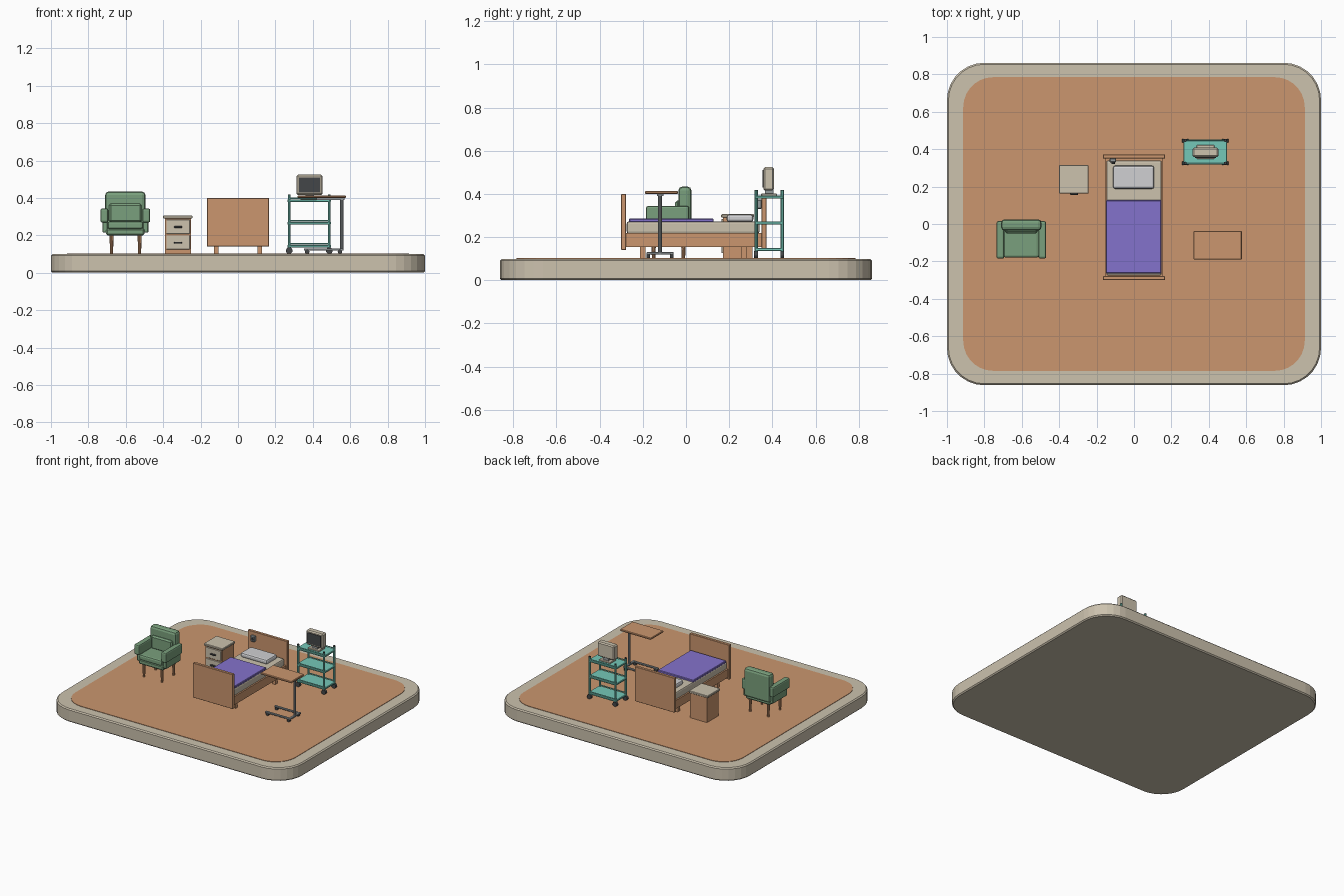
import bpy, bmesh, math
from mathutils import Vector, Matrix

if "Cube" in bpy.data.objects:
    bpy.data.objects.remove(bpy.data.objects["Cube"])


def mat(name, r, g, b):
    m = bpy.data.materials.new(name)
    lin = lambda c: ((c / 255 + 0.055) / 1.055) ** 2.4 if c > 10 else c / 255 / 12.92
    m.diffuse_color = (lin(r), lin(g), lin(b), 1)
    m.use_nodes = True
    m.node_tree.nodes["Principled BSDF"].inputs["Base Color"].default_value = m.diffuse_color
    return m


BEIGE = mat("beige", 204, 194, 174)
WOOD = mat("wood", 203, 150, 110)
GREEN = mat("green", 122, 160, 125)
PURPLE = mat("purple", 132, 114, 204)
TEAL = mat("teal", 117, 200, 184)
WHITE = mat("pillow white", 208, 208, 210)
DARK = mat("dark grey", 68, 70, 72)
METAL = mat("metal grey", 150, 156, 158)


def finish(name, bm, m):
    bmesh.ops.recalc_face_normals(bm, faces=bm.faces)
    me = bpy.data.meshes.new(name)
    bm.to_mesh(me)
    bm.free()
    me.materials.append(m)
    ob = bpy.data.objects.new(name, me)
    bpy.context.collection.objects.link(ob)
    return ob


def box(name, m, x, y, z, bevel=0.0, seg=1):
    """Box from (min, max) ranges with an optional bevel."""
    bm = bmesh.new()
    bmesh.ops.create_cube(bm, size=1)
    for v in bm.verts:
        v.co = Vector([(r[0] + r[1]) / 2 + c * (r[1] - r[0]) for r, c in zip((x, y, z), v.co)])
    if bevel:
        bmesh.ops.bevel(bm, geom=bm.edges[:], offset=bevel, segments=seg, affect='EDGES', profile=0.5)
    return finish(name, bm, m)


def rod(name, m, a, b, r1, r2=None, n=10):
    """Cylinder or cone between two points."""
    a, b = Vector(a), Vector(b)
    bm = bmesh.new()
    q = (b - a).to_track_quat('Z', 'Y').to_matrix().to_4x4()
    bmesh.ops.create_cone(bm, cap_ends=True, segments=n, radius1=r1, radius2=r1 if r2 is None else r2,
                          depth=(b - a).length, matrix=Matrix.Translation((a + b) / 2) @ q)
    return finish(name, bm, m)


def rounded_slab(name, m, hx, hy, r, z0, z1, edge=0.0, n=7):
    """Rounded rectangle slab with chamfered rims."""
    bm = bmesh.new()
    rings = [(z0, edge), (z0 + edge, 0), (z1 - edge, 0), (z1, edge)] if edge else [(z0, 0), (z1, 0)]
    loops = []
    for z, ins in rings:
        loop = []
        for k, (sx, sy) in enumerate(((1, 1), (-1, 1), (-1, -1), (1, -1))):
            for i in range(n + 1):
                t = math.pi / 2 * (k + i / n)
                loop.append(bm.verts.new((sx * (hx - r) + (r - ins) * math.cos(t),
                                          sy * (hy - r) + (r - ins) * math.sin(t), z)))
        loops.append(loop)
    for a, b in zip(loops, loops[1:]):
        for i in range(len(a)):
            j = (i + 1) % len(a)
            bm.faces.new((a[i], a[j], b[j], b[i]))
    bm.faces.new(loops[0][::-1])
    bm.faces.new(loops[-1])
    return finish(name, bm, m)


def caster(name, x, y, r, w):
    rod(name + "_wheel", DARK, (x, y - w, 0.1 + r), (x, y + w, 0.1 + r), r, n=12)


# Room base and floor
rounded_slab("base", BEIGE, 1.0, 0.862, 0.2, 0.0, 0.099, 0.008)
rounded_slab("floor", WOOD, 0.913, 0.785, 0.16, 0.095, 0.102)

# Bed
for name, y0 in (("footboard", -0.3), ("headboard", 0.35)):
    box(name, WOOD, (-0.165, 0.165), (y0, y0 + 0.022), (0.14, 0.4), 0.002)
box("bed_frame", WOOD, (-0.155, 0.155), (-0.28, 0.352), (0.155, 0.218))
for sx in (-1, 1):
    for y in (-0.2, 0.27):
        box("bed_leg", WOOD, (sx * 0.117 - 0.012, sx * 0.117 + 0.012), (y - 0.012, y + 0.012), (0.1, 0.16))
box("mattress", BEIGE, (-0.148, 0.148), (-0.275, 0.34), (0.216, 0.272), 0.01, 2)
box("blanket", PURPLE, (-0.151, 0.147), (-0.264, 0.128), (0.268, 0.286), 0.004)
box("pillow", WHITE, (-0.112, 0.108), (0.188, 0.312), (0.27, 0.305), 0.012, 2)
box("call_box", METAL, (-0.13, -0.095), (0.328, 0.352), (0.33, 0.375), 0.005)
rod("call_button", DARK, (-0.112, 0.322, 0.353), (-0.112, 0.33, 0.353), 0.01)

# Nightstand
box("nightstand_body", WOOD, (-0.39, -0.25), (0.172, 0.308), (0.1, 0.292))
box("nightstand_top", BEIGE, (-0.4, -0.243), (0.163, 0.315), (0.29, 0.306), 0.003)
for z0, z1 in ((0.125, 0.2), (0.208, 0.284)):
    box("drawer_front", BEIGE, (-0.383, -0.257), (0.165, 0.174), (z0, z1), 0.002)
    zc = (z0 + z1) / 2 - 0.002
    box("drawer_handle", DARK, (-0.341, -0.299), (0.155, 0.166), (zc - 0.005, zc + 0.005), 0.002)

# Armchair
box("chair_seat_base", GREEN, (-0.705, -0.5), (-0.175, 0.01), (0.2, 0.237), 0.008)
box("seat_cushion", GREEN, (-0.697, -0.508), (-0.18, -0.02), (0.233, 0.275), 0.012, 2)
box("chair_back", GREEN, (-0.71, -0.495), (-0.035, 0.025), (0.22, 0.434), 0.018, 2)
box("back_cushion", GREEN, (-0.69, -0.515), (-0.05, -0.02), (0.27, 0.37), 0.01)
for sx in (-1, 1):
    c = -0.6025 + sx * 0.112
    box("armrest", GREEN, (c - 0.021, c + 0.021), (-0.185, 0.015), (0.268, 0.344), 0.01, 2)
    box("arm_support", GREEN, (c - 0.015 - sx * 0.004, c + 0.015 - sx * 0.004), (-0.165, 0.005), (0.215, 0.272), 0.004)
    for y in (-0.15, -0.012):
        x = -0.601 + sx * 0.075
        rod("chair_leg", WOOD, (x, y, 0.1), (x, y, 0.205), 0.008, 0.012, 10)

# Overbed table
box("table_top", WOOD, (0.318, 0.577), (-0.19, -0.037), (0.4, 0.414), 0.004)
rod("table_post", METAL, (0.555, -0.12, 0.12), (0.555, -0.12, 0.401), 0.009)
box("table_bracket", METAL, (0.42, 0.57), (-0.135, -0.105), (0.39, 0.401))
box("table_base_bar", METAL, (0.546, 0.564), (-0.182, -0.058), (0.119, 0.131), 0.002)
for y in (-0.175, -0.065):
    box("table_foot", METAL, (0.352, 0.564), (y - 0.007, y + 0.007), (0.118, 0.13), 0.002)
    for x in (0.37, 0.545):
        caster("table_caster", x, y, 0.012, 0.008)

# Equipment cart
for z in (0.135, 0.258, 0.378):
    box("cart_shelf", TEAL, (0.264, 0.497), (0.318, 0.453), (z, z + 0.014), 0.003)
    for y in (0.321, 0.449):
        rod("shelf_rail", TEAL, (0.275, y, z + 0.02), (0.487, y, z + 0.02), 0.004, n=8)
for x in (0.274, 0.488):
    for y in (0.325, 0.446):
        rod("cart_post", TEAL, (x, y, 0.125), (x, y, 0.415), 0.008)
        rod("post_cap", DARK, (x, y, 0.413), (x, y, 0.419), 0.008)
        caster("cart_caster", x, y, 0.018, 0.009)

# Monitor
box("monitor_foot", BEIGE, (0.335, 0.43), (0.348, 0.422), (0.39, 0.402), 0.003)
box("monitor_neck", METAL, (0.36, 0.405), (0.365, 0.405), (0.4, 0.42))
box("monitor_body", BEIGE, (0.313, 0.452), (0.358, 0.408), (0.415, 0.524), 0.008)
box("monitor_screen", DARK, (0.327, 0.438), (0.354, 0.36), (0.43, 0.51))
